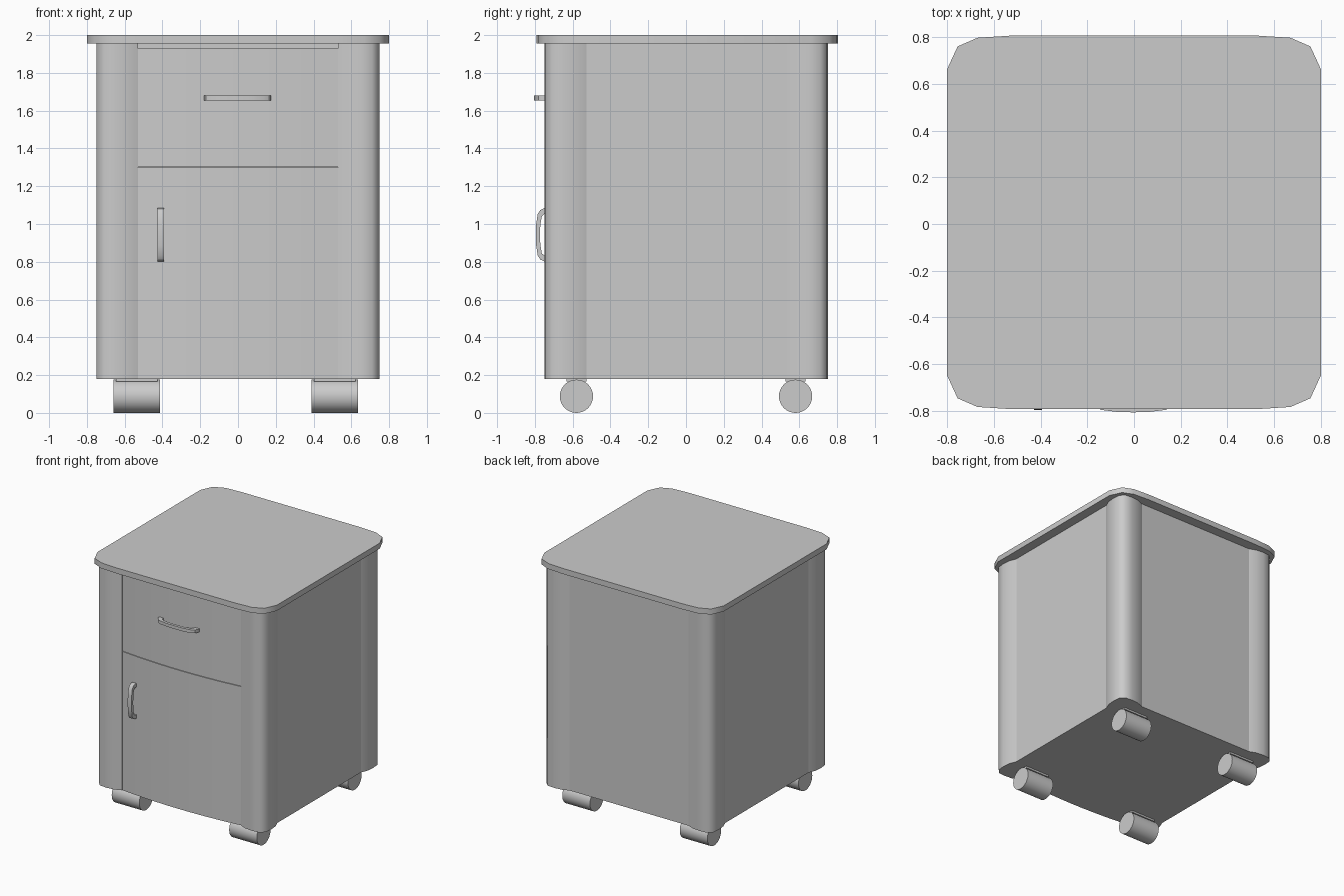
import bpy, bmesh, math
from mathutils import Matrix

if "Cube" in bpy.data.objects:
    bpy.data.objects.remove(bpy.data.objects["Cube"])


def prism(name, pts, z0, z1, smooth=None, matrix=None):
    """Extrude a closed 2D outline from z0 to z1."""
    bm = bmesh.new()
    base = bm.faces.new([bm.verts.new((x, y, z0)) for x, y in pts])
    ext = bmesh.ops.extrude_face_region(bm, geom=[base])
    for g in ext["geom"]:
        if isinstance(g, bmesh.types.BMVert):
            g.co.z = z1
    if matrix:
        bmesh.ops.transform(bm, matrix=matrix, verts=bm.verts)
    bmesh.ops.recalc_face_normals(bm, faces=bm.faces)
    mesh = bpy.data.meshes.new(name)
    bm.to_mesh(mesh)
    bm.free()
    ob = bpy.data.objects.new(name, mesh)
    bpy.context.collection.objects.link(ob)
    if smooth:
        bpy.ops.object.select_all(action='DESELECT')
        bpy.context.view_layer.objects.active = ob
        ob.select_set(True)
        bpy.ops.object.shade_smooth_by_angle(angle=math.radians(smooth))
    return ob


def box(name, x, y, hx, hy, z0, z1):
    return prism(name, [(x - hx, y - hy), (x + hx, y - hy), (x + hx, y + hy), (x - hx, y + hy)], z0, z1)


# Worktop: one rounded corner repeated in all four quadrants
c = [(.8, .655), (.755, .753), (.67, .79), (.53, .799)]
half = c + [(-x, y) for x, y in reversed(c)]
prism("worktop", [(x, y + .007) for x, y in half + [(-x, -y) for x, y in half]], 1.955, 2.0, 50)

# Cabinet core with slightly recessed sides, front set back behind the door
prism("cabinet_body", [(-.722, -.70), (.722, -.70), (.722, .724), (-.722, .724)], .18, 1.955)

# Rounded posts standing proud at the four corners
post = [(.722, .53), (.744, .585), (.75, .65), (.745, .71), (.71, .745), (.65, .75),
        (.585, .744), (.53, .722), (.53, .53)]
for xn, sx in (("left", -1), ("right", 1)):
    for yn, sy in (("front", -1), ("back", 1)):
        prism(f"corner_post_{yn}_{xn}", [(sx * x, sy * y + .002) for x, y in post], .18, 1.955, 55)

# Bowed drawer front and door
bow = [(x * .0533, -.716 - .030 * (1 - (x / 10) ** 2)) for x in range(-10, 11, 2)]
panel = bow + [(.533, -.69), (-.533, -.69)]
prism("door", panel, .18, 1.298, 30)
prism("drawer_front", panel, 1.302, 1.93, 30)


# Bent pull handles; the profile is (length, depth)
def handle(name, half, depth, thick, width, matrix):
    outer = [(half, 0), (half, .018), (half * .93, depth * .62), (half * .78, depth * .84),
             (half * .4, depth * .97)]
    inner = [(half * .38, depth * .97 - thick), (half * .70, depth * .84 - thick),
             (half * .79, .016), (half * .79, 0)]
    right = outer + [(0, depth)]
    left = [(-u, d) for u, d in reversed(outer)]
    under = [(-u, d) for u, d in reversed(inner)] + [(0, depth - thick)] + inner
    return prism(name, right + left + under, -width / 2, width / 2, 30, matrix)


flip = Matrix.Scale(-1, 4, (0, 1, 0))
handle("drawer_handle", .178, .067, .022, .026,
       Matrix.Translation((-.003, -.739, 1.667)) @ flip)
handle("door_handle", .141, .062, .022, .034,
       Matrix.Translation((-.41, -.733, .943)) @ Matrix.Rotation(math.pi / 2, 4, 'Y') @ flip)

# Four roller wheels with small mounting plates
circle = [(.088 * math.cos(i * math.tau / 32), .088 * math.sin(i * math.tau / 32)) for i in range(32)]
for xn, x in (("left", -.535), ("right", .512)):
    for yn, y in (("front", -.58), ("back", .58)):
        turn = Matrix.Translation((x, y, .088)) @ Matrix.Rotation(math.pi / 2, 4, 'Y')
        prism(f"wheel_{yn}_{xn}", circle, -.123, .123, 40, turn)
        box(f"wheel_mount_{yn}_{xn}", x, y, .11, .052, .165, .182)
